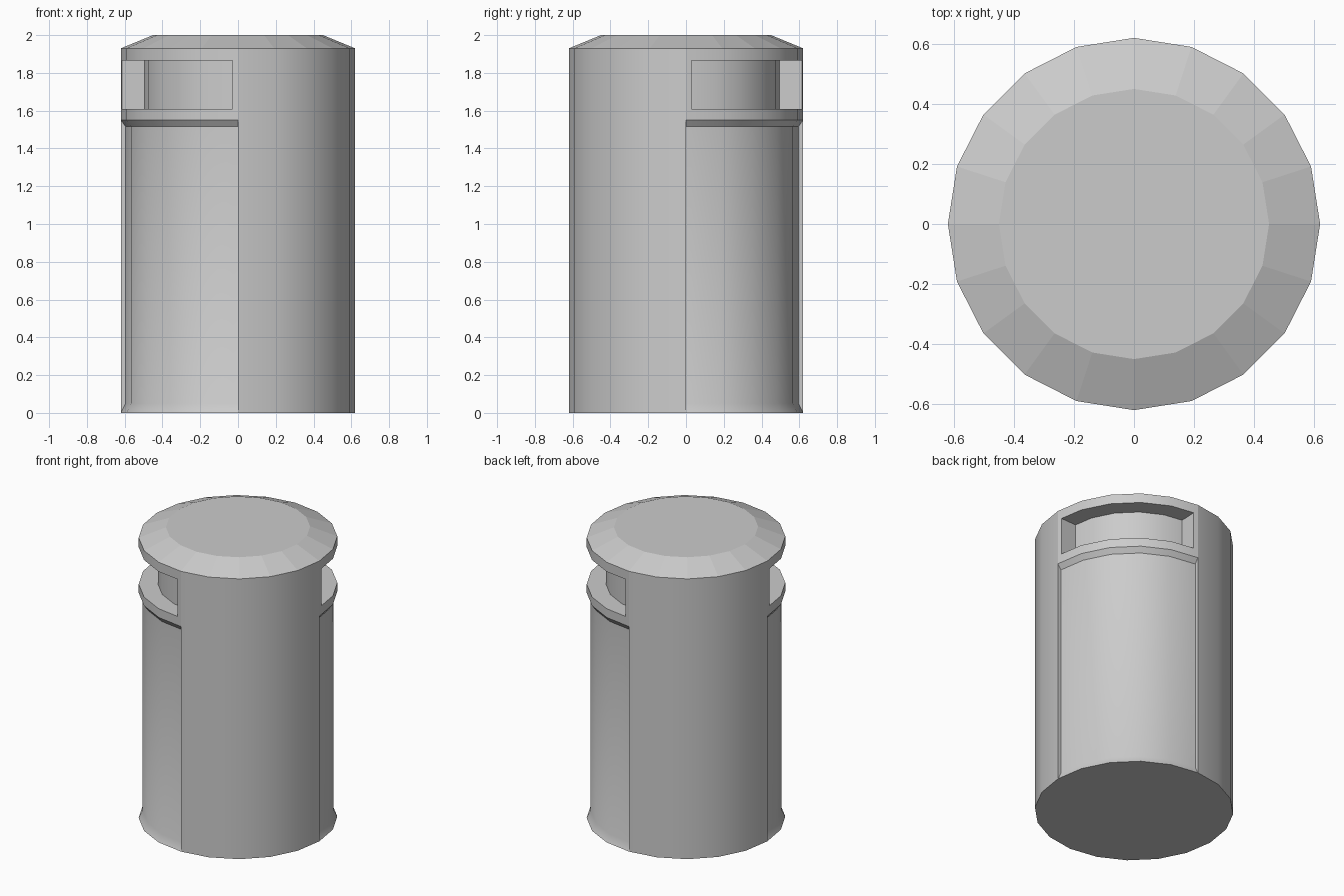
import bpy, bmesh
from math import sin, cos, asin, degrees, radians

if "Cube" in bpy.data.objects:
    bpy.data.objects.remove(bpy.data.objects["Cube"])

R, R_PANEL, R_SLOT, R_TOP = 0.62, 0.595, 0.50, 0.45
STEP = 18                                   # 20-sided body
JAMB = degrees(asin(0.03 / R))              # narrow post beside each slot


def point(r, z, deg):
    """Point on the 20-sided outline of radius r (in-between angles lie on its flats)."""
    off = deg % STEP
    r = r * cos(radians(STEP / 2)) / cos(radians(off - STEP / 2))
    return (r * cos(radians(deg)), r * sin(radians(deg)), z)


def face(bm, pts):
    bm.faces.new([bm.verts.new(p) for p in pts])


def sweep(bm, profile, angles):
    for a0, a1 in zip(angles, angles[1:]):
        for (r0, z0), (r1, z1) in zip(profile, profile[1:]):
            face(bm, [point(r0, z0, a0), point(r0, z0, a1),
                      point(r1, z1, a1), point(r1, z1, a0)])


def end_walls(bm, profile, start, end):
    face(bm, [point(r, z, start) for r, z in profile])
    face(bm, [point(r, z, end) for r, z in reversed(profile)])


def finish(bm, name):
    bmesh.ops.remove_doubles(bm, verts=bm.verts, dist=1e-4)
    mesh = bpy.data.meshes.new(name)
    bm.to_mesh(mesh)
    bm.free()
    ob = bpy.data.objects.new(name, mesh)
    bpy.context.collection.objects.link(ob)
    return ob


panel = [(R, 0), (R_PANEL, 0.05), (R_PANEL, 1.515), (R, 1.55)]
slot = [(R, 1.61), (R_SLOT, 1.61), (R_SLOT, 1.865), (R, 1.865)]
ring = list(range(0, 361, STEP))

# Body: two plain quadrants, two with a recessed panel and a slot
bm = bmesh.new()
for base in (0, 180):
    plain = [base + 90 + i * STEP for i in range(6)]
    sweep(bm, [(R, 0), (R, 1.93)], plain)

    a, b = base, base + 90
    inner = [a + JAMB] + [a + i * STEP for i in range(1, 5)] + [b - JAMB]
    full = [a] + inner + [b]
    sweep(bm, panel + [(R, 1.61)], full)
    end_walls(bm, panel, a, b)
    sweep(bm, slot, inner)
    end_walls(bm, slot, inner[0], inner[-1])
    for post in (full[:2], full[-2:]):
        sweep(bm, [(R, 1.61), (R, 1.865)], post)
    sweep(bm, [(R, 1.865), (R, 1.93)], full)
face(bm, [point(R, 0, d) for d in reversed(ring[:-1])])
body = finish(bm, "bin_body")
bpy.context.view_layer.objects.active = body
body.select_set(True)
bpy.ops.object.shade_smooth_by_angle(angle=radians(30))

# Lid: faceted bevel with a flat top
bm = bmesh.new()
sweep(bm, [(R, 1.93), (R_TOP, 2.0)], ring)
face(bm, [point(R_TOP, 2.0, d) for d in ring[:-1]])
finish(bm, "bin_lid")
